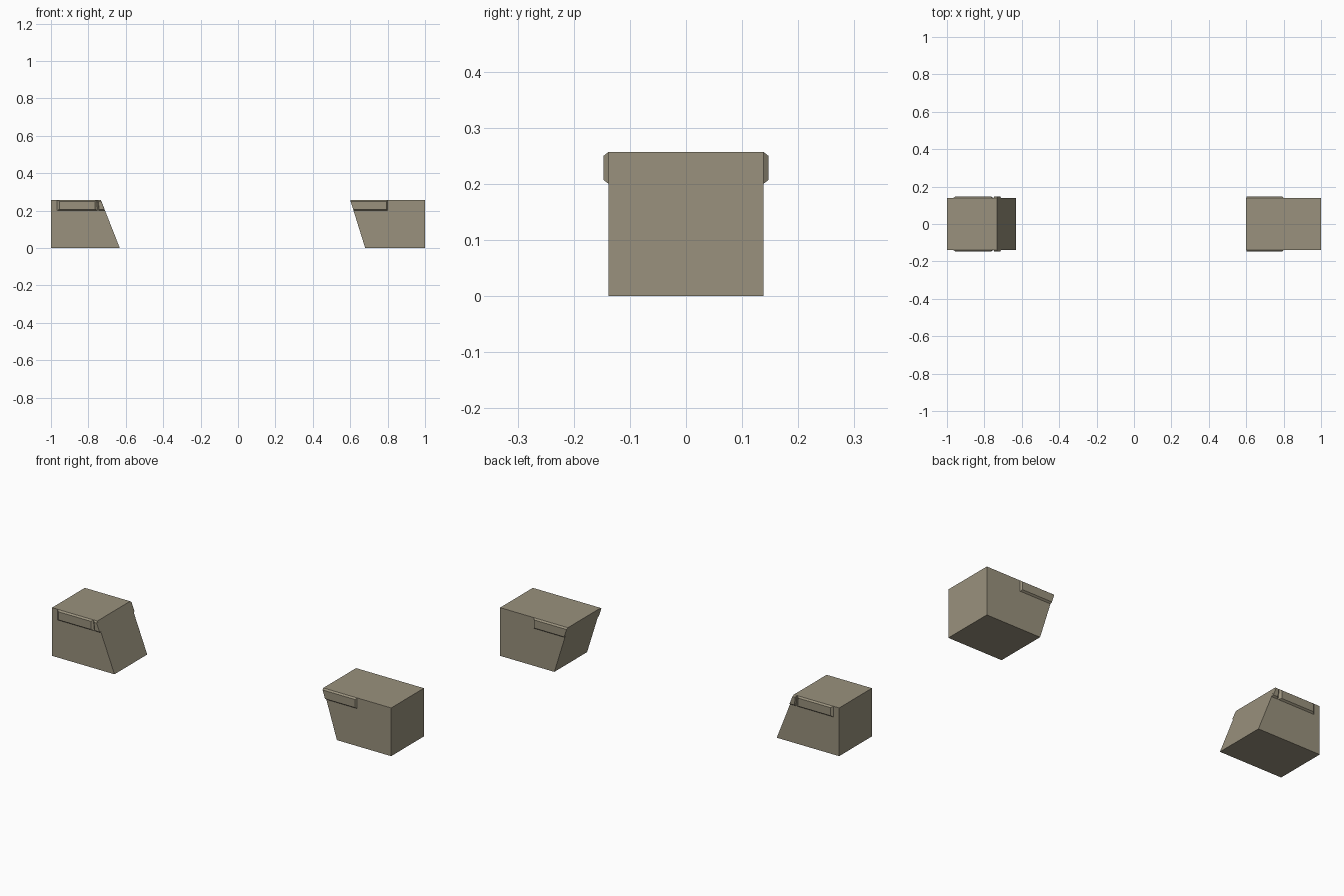
import bpy

# Remove the default cube only
cube = bpy.data.objects.get("Cube")
if cube:
    bpy.data.objects.remove(cube, do_unlink=True)

HALF_DEPTH = 0.138
OUTER = 0.147
TOP = 0.257
LIP = 0.2

# One warm grey-olive colour for everything
stone = bpy.data.materials.new("warm olive grey")
stone.use_nodes = True
colour = (0.32, 0.285, 0.205, 1)
stone.diffuse_color = colour
stone.node_tree.nodes["Principled BSDF"].inputs["Base Color"].default_value = colour


def loft(name, ring_a, y_a, ring_b, y_b):
    """Solid between two matching x-z outlines (counter-clockwise, y_a < y_b)."""
    n = len(ring_a)
    verts = [(x, y_a, z) for x, z in ring_a] + [(x, y_b, z) for x, z in ring_b]
    faces = [list(range(n)), list(range(2 * n - 1, n - 1, -1))]
    faces += [(i, i + n, (i + 1) % n + n, (i + 1) % n) for i in range(n)]
    mesh = bpy.data.meshes.new(name)
    mesh.from_pydata(verts, [], faces)
    mesh.materials.append(stone)
    obj = bpy.data.objects.new(name, mesh)
    bpy.context.collection.objects.link(obj)
    return obj


def side_ridges(name, base, crown):
    """Chamfered raised plate on both the front and the back wall."""
    loft(name + "_front", crown, -OUTER, base, -HALF_DEPTH)
    loft(name + "_back", base, HALF_DEPTH, crown, OUTER)


# Wedge-ended blocks
loft("left_block", [(0.68, 0), (1, 0), (1, TOP), (0.6, TOP)], -HALF_DEPTH,
     [(0.68, 0), (1, 0), (1, TOP), (0.6, TOP)], HALF_DEPTH)
loft("right_block", [(-1, 0), (-0.632, 0), (-0.733, TOP), (-1, TOP)], -HALF_DEPTH,
     [(-1, 0), (-0.632, 0), (-0.733, TOP), (-1, TOP)], HALF_DEPTH)

# Long ridge running from the overhanging end
side_ridges("left_ridge",
            [(0.618, LIP), (0.80, LIP), (0.80, TOP), (0.6, TOP)],
            [(0.616, LIP + 0.007), (0.793, LIP + 0.007), (0.793, TOP - 0.007), (0.602, TOP - 0.007)])

# Long ridge and short stub on the sloping block
side_ridges("right_ridge",
            [(-0.967, LIP), (-0.75, LIP), (-0.757, TOP), (-0.967, TOP)],
            [(-0.955, LIP + 0.007), (-0.765, LIP + 0.007), (-0.765, TOP - 0.007), (-0.955, TOP - 0.007)])
side_ridges("right_stub",
            [(-0.745, LIP), (-0.711, LIP), (-0.733, TOP), (-0.752, TOP)],
            [(-0.742, LIP + 0.007), (-0.714, LIP + 0.007), (-0.731, TOP - 0.007), (-0.747, TOP - 0.007)])
